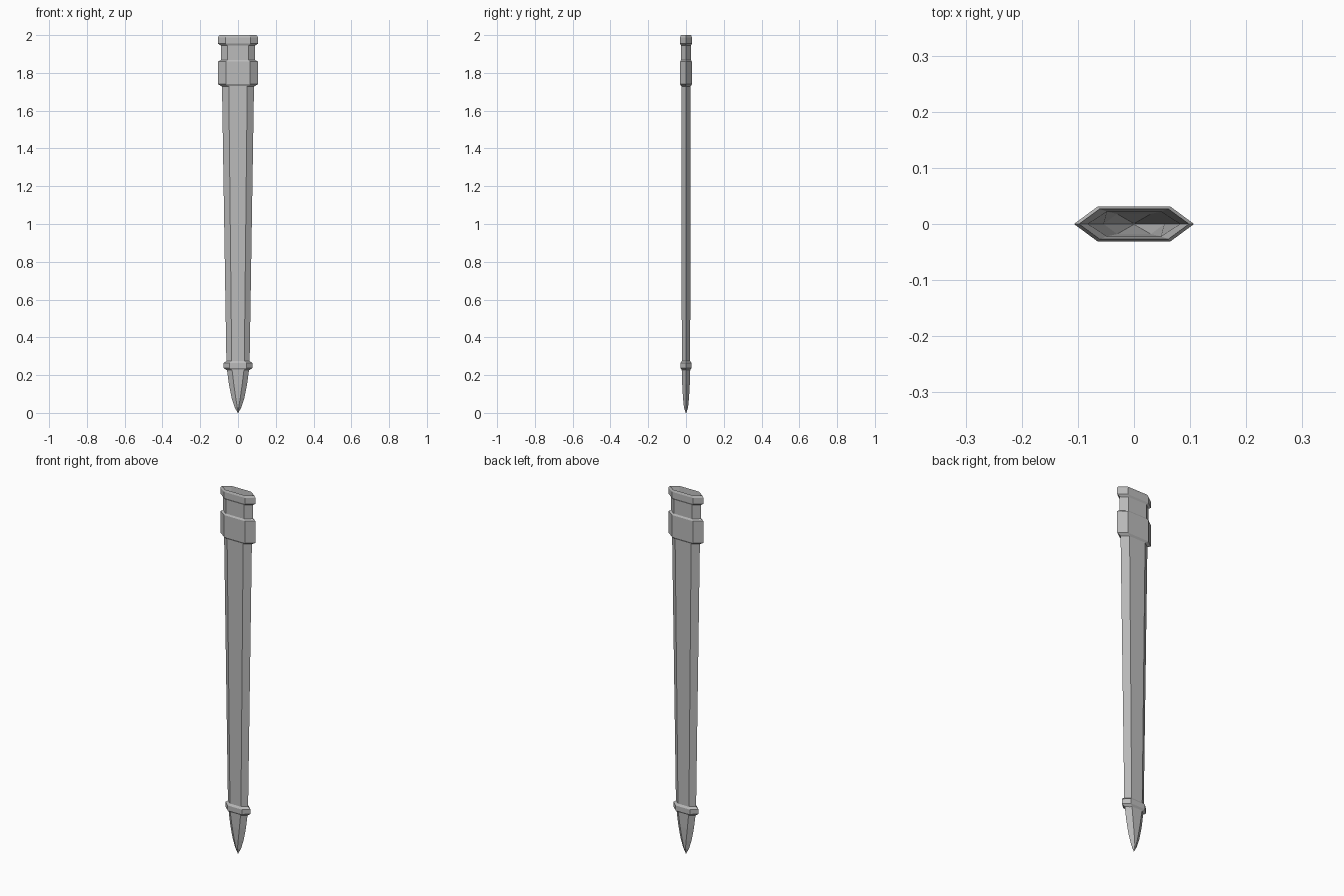
import bpy

cube = bpy.data.objects.get("Cube")
if cube:
    bpy.data.objects.remove(cube, do_unlink=True)

grey = bpy.data.materials.new("plain grey")
grey.use_nodes = True
colour = (0.5, 0.5, 0.5, 1)
grey.diffuse_color = colour
grey.node_tree.nodes["Principled BSDF"].inputs["Base Color"].default_value = colour


def loft(name, rings, cap_ends=False):
    """Stack flattened hexagons; each ring is (z, tip x, corner x, half depth)."""
    verts, faces = [], []
    for z, tip, corner, depth in rings:
        verts += [(tip, 0, z), (corner, depth, z), (-corner, depth, z),
                  (-tip, 0, z), (-corner, -depth, z), (corner, -depth, z)]
    for r in range(len(rings) - 1):
        a, b = r * 6, r * 6 + 6
        for i in range(6):
            j = (i + 1) % 6
            faces.append((a + i, a + j, b + j, b + i))
    if cap_ends:
        faces.append(tuple(reversed(range(6))))
    mesh = bpy.data.meshes.new(name)
    mesh.from_pydata(verts, [], faces)
    mesh.materials.append(grey)
    obj = bpy.data.objects.new(name, mesh)
    bpy.context.collection.objects.link(obj)
    return obj


# Long tapering sheath and the straight neck above it
loft("sheath_body", [(0.24, 0.061, 0.033, 0.022), (1.75, 0.085, 0.049, 0.025)])
loft("neck", [(1.85, 0.09, 0.056, 0.026), (1.96, 0.09, 0.056, 0.026)])

# Mouth rim, rolling over into the deep hollow that holds the blade
loft("mouth_rim_and_lining", [
    (1.945, 0.09, 0.056, 0.026),
    (1.955, 0.107, 0.065, 0.031),
    (1.988, 0.107, 0.065, 0.031),
    (2.0, 0.098, 0.061, 0.027),
    (1.93, 0.082, 0.048, 0.022),
    (0.26, 0.054, 0.03, 0.018),
    (0.04, 0.001, 0.0005, 0.001),
])


# Collars with chamfered upper and lower edges
def collar(name, low, high, outer, inner, chamfer):
    loft(name, [(low, *inner), (low + chamfer, *outer),
                (high - chamfer, *outer), (high, *inner)])


collar("upper_band", 1.728, 1.872, (0.106, 0.064, 0.031), (0.085, 0.049, 0.024), 0.012)
collar("lower_ring", 0.226, 0.276, (0.076, 0.044, 0.029), (0.06, 0.033, 0.021), 0.012)

# Pointed end piece
loft("pointed_tip", [
    (0.0, 0.001, 0.0005, 0.002),
    (0.03, 0.018, 0.004, 0.011),
    (0.08, 0.034, 0.012, 0.016),
    (0.15, 0.048, 0.022, 0.02),
    (0.24, 0.06, 0.033, 0.023),
], cap_ends=True)
